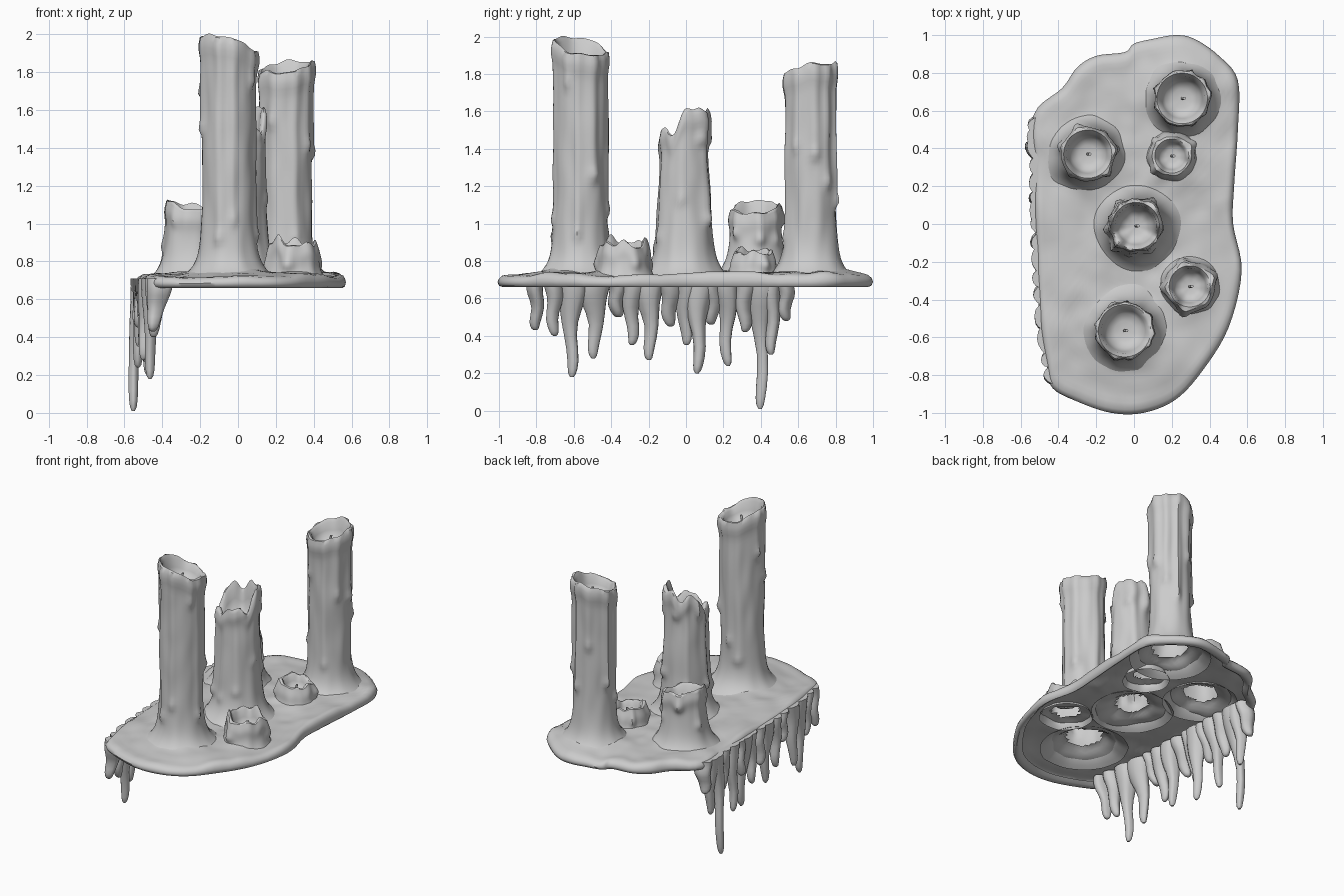
import bpy, math, random
from math import sin, cos, pi, exp, hypot
from mathutils import Vector, noise

if "Cube" in bpy.data.objects:
    bpy.data.objects.remove(bpy.data.objects["Cube"])

random.seed(4)
TAU = 2 * pi

# name, x, y, radius, mean rim height, rim slant x, slant y, jaggedness, base flare, taper, drip count
CANDLES = [
    ("tall_front_candle", -0.05, -0.565, 0.137, 1.945, -0.04, -0.03, 0.010, 0.075, 0.00, 9),
    ("tall_back_candle", 0.255, 0.665, 0.132, 1.825, 0.02, 0.025, 0.012, 0.065, 0.00, 9),
    ("jagged_middle_candle", 0.01, -0.01, 0.122, 1.53, 0.035, 0.065, 0.05, 0.055, 0.03, 11),
    ("short_left_candle", -0.245, 0.37, 0.125, 1.085, -0.03, 0.01, 0.012, 0.05, 0.015, 6),
    ("stub_back_candle", 0.20, 0.36, 0.085, 0.85, -0.01, 0.0, 0.015, 0.02, 0.01, 3),
    ("stub_front_candle", 0.295, -0.33, 0.105, 0.895, -0.01, 0.0, 0.028, 0.02, 0.01, 4),
]


def make(name, verts, faces, angle=50):
    me = bpy.data.meshes.new(name)
    me.from_pydata(verts, [], faces)
    ob = bpy.data.objects.new(name, me)
    bpy.context.collection.objects.link(ob)
    bpy.ops.object.select_all(action='DESELECT')
    ob.select_set(True)
    bpy.context.view_layer.objects.active = ob
    bpy.ops.object.shade_smooth_by_angle(angle=math.radians(angle))
    return ob


def loft(name, rings, cap_end=False, cap_start=False, keep=None):
    """Skin closed rings of equal length; keep() may reject faces."""
    n = len(rings[0])
    verts = [v for r in rings for v in r]
    faces = []
    for i in range(len(rings) - 1):
        for j in range(n):
            f = (i*n + j, i*n + (j+1) % n, (i+1)*n + (j+1) % n, (i+1)*n + j)
            if keep is None or keep(sum((Vector(verts[k]) for k in f), Vector()) / 4):
                faces.append(f)
    if cap_end:
        faces.append(tuple(range((len(rings)-1)*n, len(rings)*n)))
    if cap_start:
        faces.append(tuple(reversed(range(n))))
    return make(name, verts, faces)


# Candle: drip-ridged shaft, uneven lip, melted cup and wick
def candle(name, cx, cy, r, top, sx, sy, jag, flare, taper, ndrips):
    seg, rows, z0 = 56, 44, 0.70
    drips = [(TAU * (k + random.uniform(-.3, .3)) / ndrips,
              random.uniform(0.8, top - 0.08) if top > 1 else 0.75,
              random.uniform(.012, .026), random.uniform(.13, .22)) for k in range(ndrips)]

    def rim(a):
        j = sin(3*a + cx*9) * .5 + sin(5*a + 1) * .45 + sin(8*a + 2) * .3
        return top + sx * cos(a) + sy * sin(a) + jag * j

    def radius(a, z, t):
        q = r + taper * (1 - t) + flare * exp(-(z - .73) / .06) + .02 * exp(-(z - .73) / .2)
        q += .012 * exp(-((rim(a) - z - .05) / .05) ** 2)
        for da, dz, amp, w in drips:
            d = (a - da + pi) % TAU - pi
            g = exp(-(d / w) ** 2)
            run = 1 / (1 + exp(-(z - dz) / .012))
            q += amp * g * run * (.65 + .6 * exp(-((z - dz - .03) / .035) ** 2))
        return q + .009 * noise.noise((cos(a)*2.2 + cx*7, sin(a)*2.2 + cy*7, z*4))

    rings = []
    for i in range(rows + 1):
        t = (i / rows) ** 1.15
        ring = []
        for j in range(seg):
            a = TAU * j / seg
            z = z0 + t * (rim(a) - z0)
            q = radius(a, z, t)
            ring.append((cx + q*cos(a), cy + q*sin(a), z))
        rings.append(ring)
    depth = min(.11, (top - .73) * .55)
    floor = top - depth - jag * .8
    for k, drop in ((.93, -.04), (.82, .12), (.74, .5), (.62, .85), (.35, 1.0), (.06, 1.0)):
        ring = []
        for j in range(seg):
            a = TAU * j / seg
            q = (r + .012) * k
            z = rim(a) + (floor - rim(a)) * drop
            ring.append((cx + q*cos(a), cy + q*sin(a), z))
        rings.append(ring)
    loft(name, rings, cap_end=True)
    h = min(.09, depth)
    wick = [[(cx + .008*cos(a) + .012*u*u, cy + .008*sin(a), floor - .01 + u*h)
             for a in (TAU*k/8 for k in range(8))] for u in (0, .4, .8, 1)]
    loft(name.replace("candle", "wick"), wick, cap_end=True)


for c in CANDLES:
    candle(*c)

# Pooled wax sheet: hollow beneath, rolled rim, swelling toward every candle
OUTLINE = [(.22, 1), (.32, .98), (.45, .89), (.55, .76), (.55, .5), (.53, .2), (.525, 0),
           (.57, -.25), (.5, -.55), (.36, -.78), (.22, -.93), (.05, -1), (-.12, -1), (-.3, -.94),
           (-.43, -.87), (-.46, -.76), (-.5, -.5), (-.52, -.1), (-.53, .3), (-.53, .58),
           (-.38, .72), (-.3, .83), (-.2, .89), (-.05, .91), (0, .955), (.1, .98)]


def spline(pts, sub):
    out, n = [], len(pts)
    for i in range(n):
        p0, p1, p2, p3 = (Vector(pts[(i + k) % n]) for k in (-1, 0, 1, 2))
        for s in range(sub):
            t = s / sub
            out.append(.5 * (2*p1 + (p2 - p0)*t + (2*p0 - 5*p1 + 4*p2 - p3)*t*t
                             + (3*p1 - p0 - 3*p2 + p3)*t**3))
    return out


def sheet_z(x, y):
    z = .728 + .022 * noise.noise((x*4, y*4, .5)) + .01 * noise.noise((x*10, y*10, 3))
    for c in CANDLES:
        d = max(0, hypot(x - c[1], y - c[2]) - c[3])
        z += c[8] * .8 * exp(-d / .05)
    return z


edge = list(reversed(spline(OUTLINE, 5)))
rings = []
for i in range(31):
    s = .08 + .86 * i / 30
    rings.append([(p.x*s, p.y*s, sheet_z(p.x*s, p.y*s)) for p in edge])
for s, w in ((.975, .9), (.992, .68), (1, .42), (.992, .12), (.97, 0), (.945, .1), (.92, .35)):
    rings.append([(p.x*s, p.y*s, .66 + w * (sheet_z(p.x*.96, p.y*.96) - .66)) for p in edge])
loft("wax_sheet", rings,
     keep=lambda m: all(hypot(m.x - c[1], m.y - c[2]) > c[3] * .85 for c in CANDLES))


# Hanging drips along the left edge: wide merged roots, thin necks, beaded tips
def edge_x(y):
    return min((p for p in edge if p.x < -.3), key=lambda p: abs(p.y - y)).x


def hanging_drip(name, y, tip, width, lean):
    x0 = edge_x(y)
    x1 = x0 + lean
    root = .71
    n = root - tip
    rings = []
    neck = min(.026, .016 + .02 * n)
    for t in (0, .06, .14, .22, .32, .44, .58, .72, .84, .92, .97, 1):
        z = root - n * t
        f = exp(-((root - z) / (.16 + .1 * n)) ** 2)
        ry = neck + (width - neck) * f
        rx = neck * .9 + .05 * f
        if t > .9:
            k = {.92: .95, .97: .75, 1: .35}[t]
            rx, ry = rx*k, ry*k
        elif t > .7:
            rx, ry = rx*1.08, ry*1.08
        cx = x0 + .045 * f + (x1 - x0) * (1 - f)
        cy = y + .008 * sin(9*t + y*20)
        rings.append([(cx + rx*cos(a), cy + ry*sin(a) * (1 + .12*sin(3*a + y*30)), z)
                      for a in (TAU*k/16 for k in range(16))])
    loft(name, rings, cap_end=True, cap_start=True)


DRIPS = [(-.80, .43, .045, 0), (-.71, .40, .05, .02), (-.61, .18, .085, .02), (-.49, .28, .085, .0),
         (-.37, .50, .05, 0), (-.29, .35, .06, .01), (-.19, .27, .08, .03), (-.09, .45, .06, -.01),
         (0, .35, .06, 0), (.065, .20, .09, .05), (.14, .46, .05, -.01), (.22, .24, .07, 0),
         (.31, .42, .06, .02), (.405, .01, .085, -.015), (.46, .30, .06, .03), (.53, .48, .045, .01)]
for i, d in enumerate(DRIPS):
    hanging_drip(f"hanging_drip_{i + 1}", *d)
